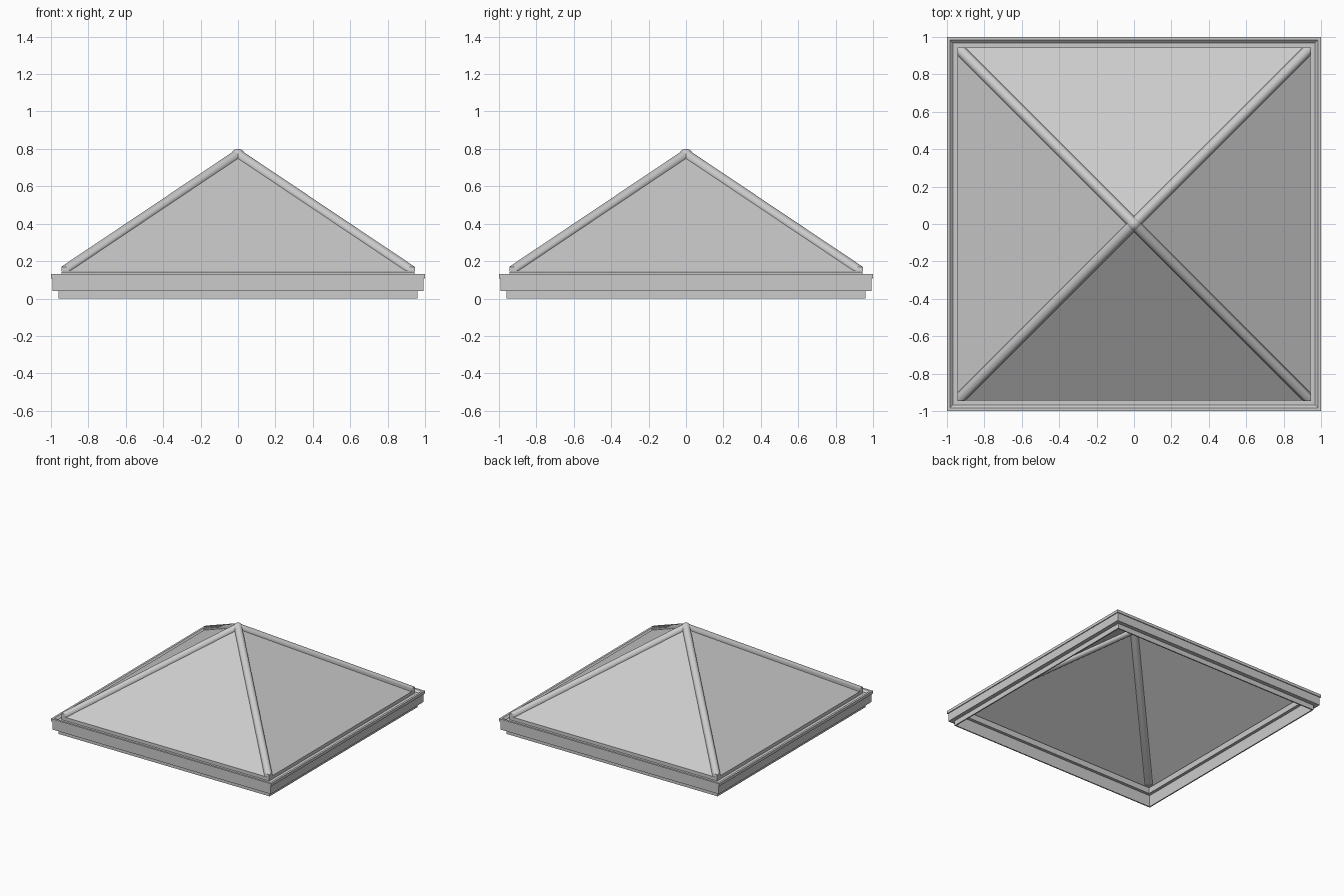
import bpy, bmesh, math
from mathutils import Vector

cube = bpy.data.objects.get("Cube")
if cube:
    bpy.data.objects.remove(cube, do_unlink=True)

CORNERS = [(-1, -1), (1, -1), (1, 1), (-1, 1)]
EAVE, EAVE_Z, APEX_Z = 0.943, 0.145, 0.777


def material(name, value):
    mat = bpy.data.materials.new(name)
    mat.use_nodes = True
    colour = (value, value, value, 1)
    mat.diffuse_color = colour
    mat.node_tree.nodes["Principled BSDF"].inputs["Base Color"].default_value = colour
    return mat


GREY = material("light grey", 0.6)


def finish(bm, name, smooth=False):
    bmesh.ops.recalc_face_normals(bm, faces=bm.faces)
    mesh = bpy.data.meshes.new(name)
    bm.to_mesh(mesh)
    bm.free()
    obj = bpy.data.objects.new(name, mesh)
    mesh.materials.append(GREY)
    bpy.context.collection.objects.link(obj)
    if smooth:
        bpy.ops.object.select_all(action='DESELECT')
        obj.select_set(True)
        bpy.context.view_layer.objects.active = obj
        bpy.ops.object.shade_smooth_by_angle(angle=math.radians(40))
    return obj


def square_ring(name, profile):
    """Sweep a closed (half width, height) profile round a square."""
    bm = bmesh.new()
    loops = [[bm.verts.new((cx * d, cy * d, z)) for d, z in profile] for cx, cy in CORNERS]
    n = len(profile)
    for i in range(4):
        a, b = loops[i], loops[(i + 1) % 4]
        for j in range(n):
            k = (j + 1) % n
            bm.faces.new((a[j], b[j], b[k], a[k]))
    return finish(bm, name)


# Stepped curb with outer rim, gutter and inner ledge
square_ring("base_frame", [
    (0.96, 0), (0.96, 0.04), (0.993, 0.04), (0.993, 0.107), (1, 0.107), (1, 0.13),
    (0.983, 0.13), (0.967, 0.115), (0.943, 0.115), (0.943, 0.143), (0.925, 0.143),
    (0.925, 0.095), (0.95, 0.095), (0.95, 0)])

# Four sloping roof panes, open underneath
bm = bmesh.new()
apex = bm.verts.new((0, 0, APEX_Z))
eaves = [bm.verts.new((x * EAVE, y * EAVE, EAVE_Z)) for x, y in CORNERS]
for i in range(4):
    bm.faces.new((eaves[i], eaves[(i + 1) % 4], apex))
finish(bm, "roof_panes")

# Round hip bars, trimmed flush with the eaves
for (cx, cy), label in zip(CORNERS, ("front_right", "front_left", "back_left", "back_right")):
    bm = bmesh.new()
    top = Vector((0, 0, 0.767))
    end = Vector((cx, cy, 0.767 - 0.67))
    axis = end - top
    made = bmesh.ops.create_cone(bm, cap_ends=True, segments=20, radius1=0.03,
                                 radius2=0.03, depth=axis.length)
    turn = axis.to_track_quat('Z', 'Y').to_matrix().to_4x4()
    turn.translation = (top + end) / 2
    bmesh.ops.transform(bm, matrix=turn, verts=made["verts"])
    for point, normal in (((0, 0, EAVE_Z), (0, 0, -1)),
                          ((cx * 0.945, 0, 0), (cx, 0, 0)),
                          ((0, cy * 0.945, 0), (0, cy, 0))):
        geom = bm.verts[:] + bm.edges[:] + bm.faces[:]
        bmesh.ops.bisect_plane(bm, geom=geom, plane_co=point, plane_no=normal, clear_outer=True)
        bmesh.ops.holes_fill(bm, edges=[e for e in bm.edges if e.is_boundary], sides=0)
    finish(bm, label + "_hip_bar", True)

# Rounded cap where the bars meet
bm = bmesh.new()
bmesh.ops.create_uvsphere(bm, u_segments=20, v_segments=12, radius=0.037)
bmesh.ops.translate(bm, vec=(0, 0, 0.764), verts=bm.verts)
finish(bm, "apex_cap", True)
